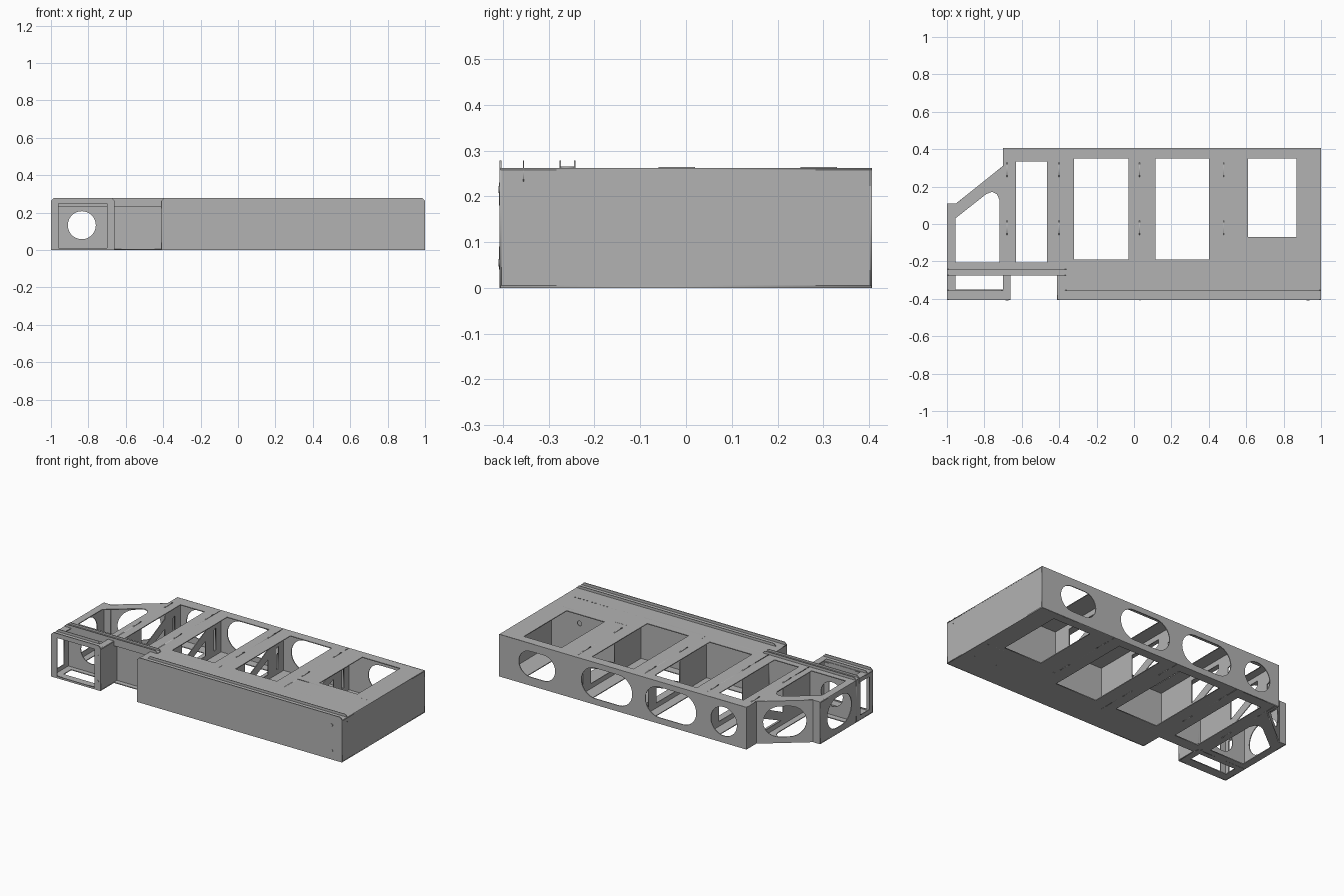
import bpy
from math import cos, sin, pi
from mathutils import Matrix, Vector

if "Cube" in bpy.data.objects:
    bpy.data.objects.remove(bpy.data.objects["Cube"])

steel = bpy.data.materials.new("grey_sheet_steel")
steel.use_nodes = True
GREY = (0.45, 0.45, 0.45, 1)
steel.diffuse_color = GREY
steel.node_tree.nodes["Principled BSDF"].inputs["Base Color"].default_value = GREY

T = 0.005      # sheet thickness
H = 0.262      # deck height
LIP = 0.278    # top of the raised lips
X, Y, Z = Vector((1, 0, 0)), Vector((0, 1, 0)), Vector((0, 0, 1))


def rect(u0, u1, v0, v1):
    return [(u0, v0), (u1, v0), (u1, v1), (u0, v1)]


def clipped(u0, u1, v0, v1, c=0.015):
    """Rectangle with its two upper corners cut off."""
    return [(u0, v0), (u1, v0), (u1, v1 - c), (u1 - c, v1), (u0 + c, v1), (u0, v1 - c)]


def slot(cu, cv, w, h, n=14):
    """Rounded slot; a circle when w equals h."""
    r, d = h / 2, (w - h) / 2
    pts = []
    for side, start in ((1, -pi / 2), (-1, pi / 2)):
        for i in range(n + 1):
            a = start + pi * i / n
            pts.append((cu + side * d + r * cos(a), cv + r * sin(a)))
    return pts


def sheet(name, outline, holes=(), origin=(0, 0, 0), u=X, v=Z, t=T):
    """Flat plate with cut-outs, drawn in the plane spanned by u and v."""
    cu = bpy.data.curves.new(name, 'CURVE')
    cu.dimensions, cu.fill_mode, cu.extrude = '2D', 'BOTH', t / 2
    for loop in (outline, *holes):
        s = cu.splines.new('POLY')
        s.points.add(len(loop) - 1)
        for p, (a, b) in zip(s.points, loop):
            p.co = (a, b, 0, 1)
        s.use_cyclic_u = True
    ob = bpy.data.objects.new(name, cu)
    bpy.context.collection.objects.link(ob)
    m = Matrix((u, v, u.cross(v))).transposed().to_4x4()
    m.translation = Vector(origin)
    ob.matrix_world = m
    bpy.ops.object.select_all(action='DESELECT')
    ob.select_set(True)
    bpy.context.view_layer.objects.active = ob
    bpy.ops.object.convert(target='MESH')
    ob = bpy.context.view_layer.objects.active
    ob.data.materials.clear()
    ob.data.materials.append(steel)
    return ob


def along_x(name, y, outline, holes=(), t=T):
    return sheet(name, outline, holes, (0, y, 0), X, Z, t)


def along_y(name, x, outline, holes=(), t=T):
    return sheet(name, outline, holes, (x, 0, 0), Y, Z, t)


# Top and bottom decks share one outline and the same windows
deck = [(-1, -0.405), (-0.66, -0.405), (-0.66, -0.275), (-0.41, -0.275), (-0.41, -0.405),
        (1, -0.405), (1, 0.405), (-0.7, 0.405), (-0.7, 0.31), (-0.95, 0.11), (-1, 0.11)]
windows = [
    [(-0.955, -0.205), (-0.72, -0.205), (-0.72, 0.13), (-0.733, 0.16), (-0.76, 0.172),
     (-0.79, 0.16), (-0.955, 0.03)],
    rect(-0.63, -0.465, -0.205, 0.335),
    rect(-0.32, -0.03, -0.19, 0.35),
    rect(0.115, 0.40, -0.19, 0.35),
    rect(0.61, 0.87, -0.07, 0.35),
    rect(-0.955, -0.70, -0.35, -0.275),
]
for name, z in (("bottom_deck", T / 2), ("top_deck", H - T / 2)):
    sheet(name, deck, windows, (0, 0, z), X, Y)

# Outer skins
MID = 0.133
along_x("front_panel", -0.405, clipped(-0.41, 1, 0, LIP))
along_x("back_panel", 0.404, rect(-0.7, 1, 0, H),
        [slot(-0.545, MID, 0.18, 0.18), slot(-0.18, MID, 0.35, 0.19),
         slot(0.26, MID, 0.35, 0.19), slot(0.74, MID, 0.25, 0.16)])
along_y("left_end_panel", 0.997, rect(-0.405, 0.405, 0, H))
along_y("right_end_panel", -0.997, rect(-0.405, 0.11, 0, H),
        [slot(-0.08, MID, 0.24, 0.19), rect(-0.375, -0.285, 0.03, 0.235)])
along_y("step_panel", -0.698, rect(0.31, 0.405, 0, H))
along_x("corner_panel", 0.108, rect(-1, -0.95, 0, H))
a, b = Vector((-0.95, 0.108, 0)), Vector((-0.70, 0.308, 0))
length = (b - a).length
sheet("slanted_panel", rect(0, length, 0, H), [slot(length / 2, MID, 0.245, 0.19)],
      a, (b - a).normalized(), Z)

# Open box at the front right corner
along_x("box_front_frame", -0.405, clipped(-1, -0.66, 0, LIP),
        [rect(-0.96, -0.70, 0.012, 0.25)])
along_y("box_side_panel", -0.663, rect(-0.405, -0.24, 0, H))
along_y("recess_side_panel", -0.408, rect(-0.405, -0.24, 0, H))

# Long inner walls
along_x("inner_wall", -0.243, rect(-1, 0.997, 0, H), [slot(-0.835, MID, 0.15, 0.15)])
along_x("bay_wall", -0.10, rect(0.48, 0.997, 0, H), [slot(0.80, 0.19, 0.03, 0.03)])

# Cross ribs braced by a diagonal
braces = [[(0.04, 0.035), (0.35, 0.035), (0.35, 0.175)],
          [(0.0, 0.07), (0.32, 0.225), (0.0, 0.225)]]
rib_x = (-0.68, -0.40, 0.03, 0.48)
for i, x in enumerate(rib_x):
    along_y(f"cross_rib_{i + 1}", x, rect(-0.243, 0.402, 0, H), braces)

# Raised lips of the two top channels
for name, y, x0, x1 in (("front_channel_lip", -0.355, -0.37, 1),
                        ("box_channel_lip", -0.355, -1, -0.70),
                        ("rear_channel_lip", -0.243, -1, -0.36),
                        ("recess_channel_lip", -0.275, -1, -0.36)):
    along_x(name, y, clipped(x0, x1, H - 0.03, LIP), t=0.003)
sheet("channel_floor", rect(-1, -0.36, -0.275, -0.243), (), (0, 0, H + 0.001), X, Y)

# Locking tabs where ribs meet the decks and the skins
for i, x in enumerate(rib_x):
    for y in (-0.02, 0.29):
        along_y(f"rib_tab_{i + 1}", x, rect(y - 0.04, y + 0.04, -0.0005, H + 0.002))
along_x("front_tab_low", -0.406, rect(0.03, 0.036, 0.04, 0.09))
along_x("front_tab_high", -0.406, rect(0.03, 0.036, 0.18, 0.23))

# Bolt heads near the ends of the front panel
for x in (-0.68, 0.93):
    for z in (0.055, 0.215):
        along_x("bolt_head", -0.406, slot(x, z, 0.016, 0.016, 6), t=0.008)
